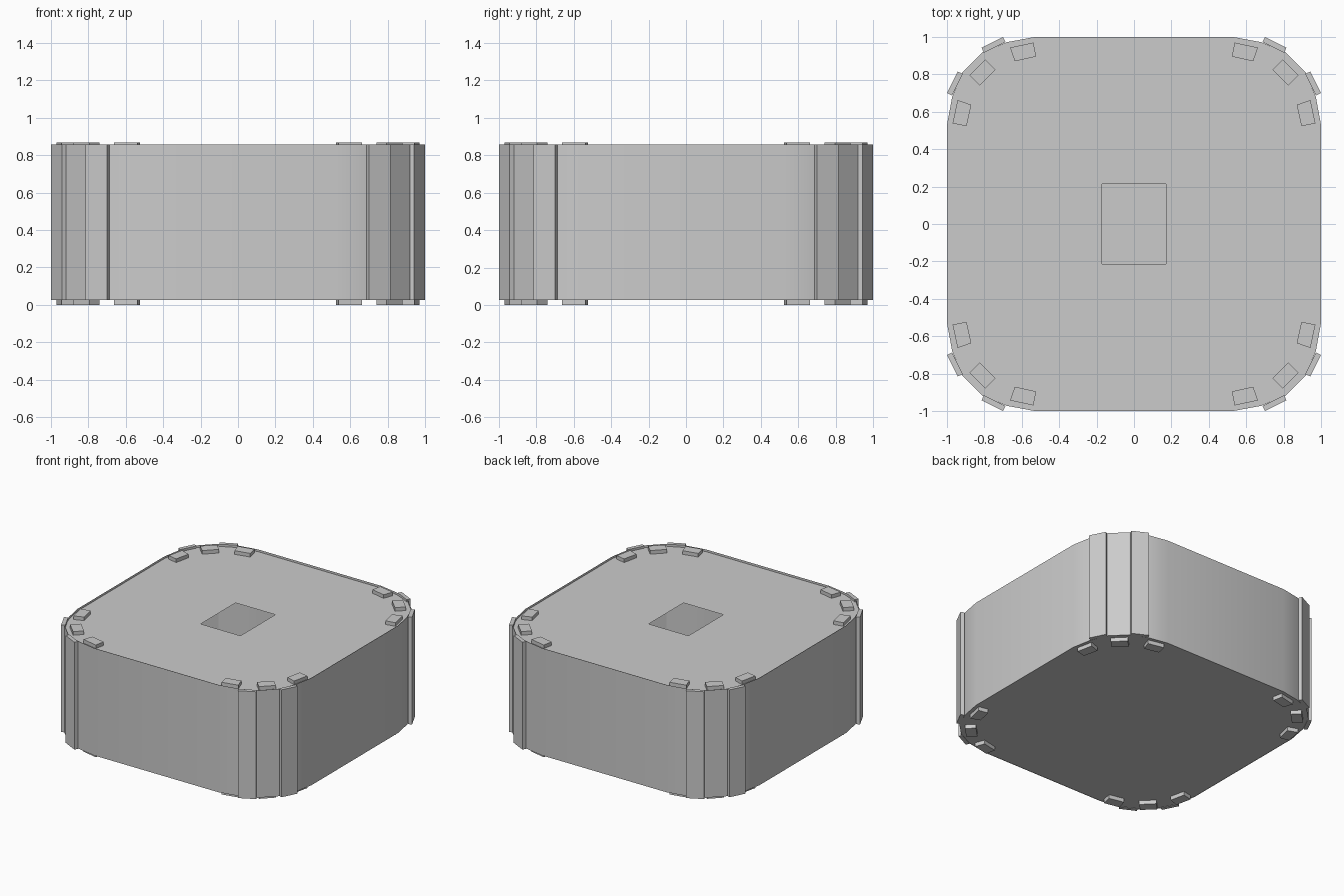
import bpy, math

if "Cube" in bpy.data.objects:
    bpy.data.objects.remove(bpy.data.objects["Cube"])

WALL_Z = (0.027, 0.857)
LID_Z = (0.03, 0.84)
TOTAL_H = 0.868


def swap(pts):
    return [(y, x) for x, y in pts]


def four_corners(pts):
    # mirror a corner shape into all four quadrants
    return [[(x * sx, y * sy) for x, y in pts] for sx in (1, -1) for sy in (1, -1)]


def make(name, verts, faces):
    me = bpy.data.meshes.new(name)
    me.from_pydata(verts, [], faces)
    ob = bpy.data.objects.new(name, me)
    bpy.context.collection.objects.link(ob)
    bpy.context.view_layer.objects.active = ob
    for o in bpy.context.selected_objects:
        o.select_set(False)
    ob.select_set(True)
    bpy.ops.object.mode_set(mode='EDIT')
    bpy.ops.mesh.select_all(action='SELECT')
    bpy.ops.mesh.normals_make_consistent(inside=False)
    bpy.ops.object.mode_set(mode='OBJECT')
    return ob


def prism(name, pts, z0, z1, caps=True):
    n = len(pts)
    verts = [(x, y, z) for z in (z0, z1) for x, y in pts]
    faces = [(i, (i + 1) % n, n + (i + 1) % n, n + i) for i in range(n)]
    if caps:
        faces += [tuple(range(n)), tuple(range(n, 2 * n))]
    return make(name, verts, faces)


# rounded square outline
half = [(0.53, 1.0), (0.68, 0.972), (0.81, 0.918)]
quarter = half + swap(half)[::-1]
outline = []
for k in range(4):
    for x, y in quarter:
        for _ in range(k):
            x, y = y, -x
        outline.append((x, y))

# hollow outer wall
wall = prism("outer_wall", outline, *WALL_Z, caps=False)
bpy.ops.object.shade_smooth_by_angle(angle=math.radians(12))

# bottom panel
n = len(outline)
make("bottom_panel", [(x, y, LID_Z[0]) for x, y in outline], [tuple(range(n))[::-1]])

# top panel with rectangular opening, one strip per side and corner
hole = [(0.17, 0.213), (0.17, -0.213), (-0.17, -0.213), (-0.17, 0.213)]
verts = [(x, y, LID_Z[1]) for x, y in outline + hole]
faces = []
for k in range(4):
    h, nxt = n + k, n + (k + 1) % 4
    faces.append(tuple([h] + [6 * k + i for i in range(5, -1, -1)]))
    faces.append((6 * k + 5, h, nxt, (6 * k + 6) % n))
lid = make("top_panel", verts, faces)
if lid.data.polygons[0].normal.z < 0:
    lid.data.flip_normals()

# raised strips on the corners
strip = [(0.70, 1.0), (0.815, 0.942), (0.802, 0.915), (0.687, 0.973)]
for shape in (strip, swap(strip)):
    for pts in four_corners(shape):
        prism("corner_strip", pts, *WALL_Z)

# small pads around the corners, above and below
side_pad = [(0.663, 0.943), (0.538, 0.97), (0.523, 0.895), (0.637, 0.87)]
corner_pad = [(0.88, 0.795), (0.795, 0.88), (0.74, 0.825), (0.825, 0.74)]
for shape in (side_pad, corner_pad, swap(side_pad)):
    for pts in four_corners(shape):
        prism("top_pad", pts, LID_Z[1] - 0.005, TOTAL_H)
        prism("bottom_pad", pts, 0.0, LID_Z[0] + 0.005)
